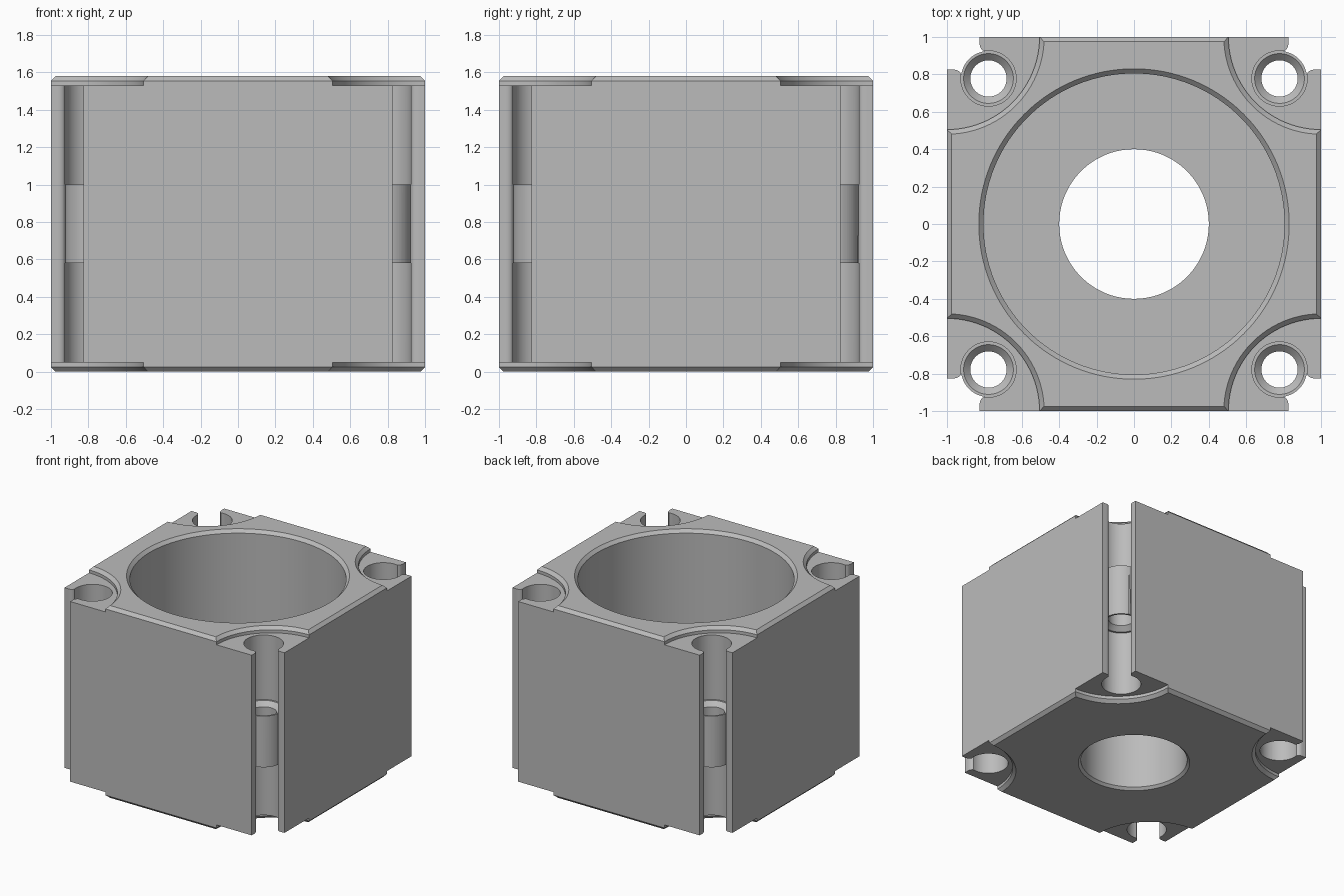
import bpy, bmesh, math
from mathutils import Vector

cube = bpy.data.objects.get("Cube")
if cube:
    bpy.data.objects.remove(cube, do_unlink=True)

H = 1.58        # height
RIM = 0.05      # depth of the corner recesses
CH = 0.025      # chamfer
HOLE = 0.778    # screw hole offset from the centre
CORNERS = [(sx, sy) for sx in (1, -1) for sy in (1, -1)]

grey = bpy.data.materials.new("plain grey")
grey.use_nodes = True
grey.diffuse_color = (0.5, 0.5, 0.5, 1)
grey.node_tree.nodes["Principled BSDF"].inputs["Base Color"].default_value = (0.5, 0.5, 0.5, 1)


def to_object(bm, name):
    bmesh.ops.recalc_face_normals(bm, faces=bm.faces)
    mesh = bpy.data.meshes.new(name)
    bm.to_mesh(mesh)
    bm.free()
    mesh.materials.append(grey)
    obj = bpy.data.objects.new(name, mesh)
    bpy.context.collection.objects.link(obj)
    return obj


def lathe(name, profile, x=0, y=0, steps=96):
    """Closed solid of revolution from (radius, z) points."""
    bm = bmesh.new()
    verts = [bm.verts.new((x + r, y, z)) for r, z in profile]
    edges = [bm.edges.new(pair) for pair in zip(verts, verts[1:])]
    bmesh.ops.spin(bm, geom=verts + edges, cent=(x, y, 0), axis=(0, 0, 1),
                   angle=2 * math.pi, steps=steps)
    bmesh.ops.remove_doubles(bm, verts=bm.verts, dist=1e-5)
    return to_object(bm, name)


def prism(name, outline, z0, z1):
    bm = bmesh.new()
    face = bm.faces.new([bm.verts.new((x, y, z0)) for x, y in outline])
    top = bmesh.ops.extrude_face_region(bm, geom=[face])["geom"]
    bmesh.ops.translate(bm, vec=(0, 0, z1 - z0),
                        verts=[v for v in top if isinstance(v, bmesh.types.BMVert)])
    return to_object(bm, name)


def combine(target, tool, operation):
    """Apply a boolean and discard the tool."""
    tool.hide_render = True
    mod = target.modifiers.new("cut", 'BOOLEAN')
    mod.operation, mod.solver, mod.object = operation, 'EXACT', tool
    bpy.context.view_layer.update()
    graph = bpy.context.evaluated_depsgraph_get()
    result = bpy.data.meshes.new_from_object(target.evaluated_get(graph))
    target.modifiers.clear()
    target.data = result
    bpy.data.objects.remove(tool, do_unlink=True)


# Block with chamfered top and bottom edges
bm = bmesh.new()
bmesh.ops.create_cube(bm, size=1)
bmesh.ops.scale(bm, vec=(2, 2, H), verts=bm.verts)
bmesh.ops.translate(bm, vec=(0, 0, H / 2), verts=bm.verts)
flat = [e for e in bm.edges if abs(e.verts[0].co.z - e.verts[1].co.z) < 0.01]
bmesh.ops.bevel(bm, geom=flat, offset=CH, segments=1, affect='EDGES')
block = to_object(bm, "housing_block")

# Stepped central bore
combine(block, lathe("bore_cutter", [
    (0, -0.03), (0.45, -0.03), (0.4, 0.02), (0.4, 0.56), (0.805, 0.56),
    (0.805, H - CH), (0.86, H + 0.03), (0, H + 0.03)], steps=128), 'DIFFERENCE')

# Round recesses with a chamfered rim at every corner, top and bottom
recess = [(0, RIM), (0.495, RIM), (0.495, CH), (0.55, -0.03), (0, -0.03)]
for sx, sy in CORNERS:
    for flip in (False, True):
        profile = [(r, H - z if flip else z) for r, z in recess]
        combine(block, lathe("recess_cutter", profile, sx, sy), 'DIFFERENCE')

# Open corner slot whose lips have rounded inner edges
lip = [(0.825, 1.1), (0.825, 0.96)]
for i in range(1, 6):
    a = math.radians(i * 18)
    lip.append((0.785 + 0.04 * math.cos(a), 0.96 - 0.04 * math.sin(a)))
slot = [(1.1, 1.1)] + lip + [(HOLE, HOLE)] + [(y, x) for x, y in reversed(lip)]

# Stepped, countersunk screw hole through a short sleeve
screw = [(0, -0.1), (0.148, -0.1), (0.148, 0.58), (0.133, 0.58), (0.097, 0.616),
         (0.097, 0.964), (0.133, 1.0), (0.148, 1.0), (0.148, 1.7), (0, 1.7)]
sleeve = [(0, 0.5), (0.147, 0.5), (0.147, 1.1), (0, 1.1)]

for sx, sy in CORNERS:
    x, y = sx * HOLE, sy * HOLE
    outline = [(sx * px, sy * py) for px, py in slot]
    combine(block, prism("slot_cutter", outline, -0.1, 1.7), 'DIFFERENCE')
    combine(block, lathe("sleeve", sleeve, x, y, 64), 'UNION')
    combine(block, lathe("screw_cutter", screw, x, y, 64), 'DIFFERENCE')

# One material, smooth round walls and sharp edges
block.data.materials.clear()
block.data.materials.append(grey)
for p in block.data.polygons:
    p.material_index = 0
bpy.ops.object.select_all(action='DESELECT')
block.select_set(True)
bpy.context.view_layer.objects.active = block
bpy.ops.object.shade_smooth_by_angle(angle=math.radians(25))
